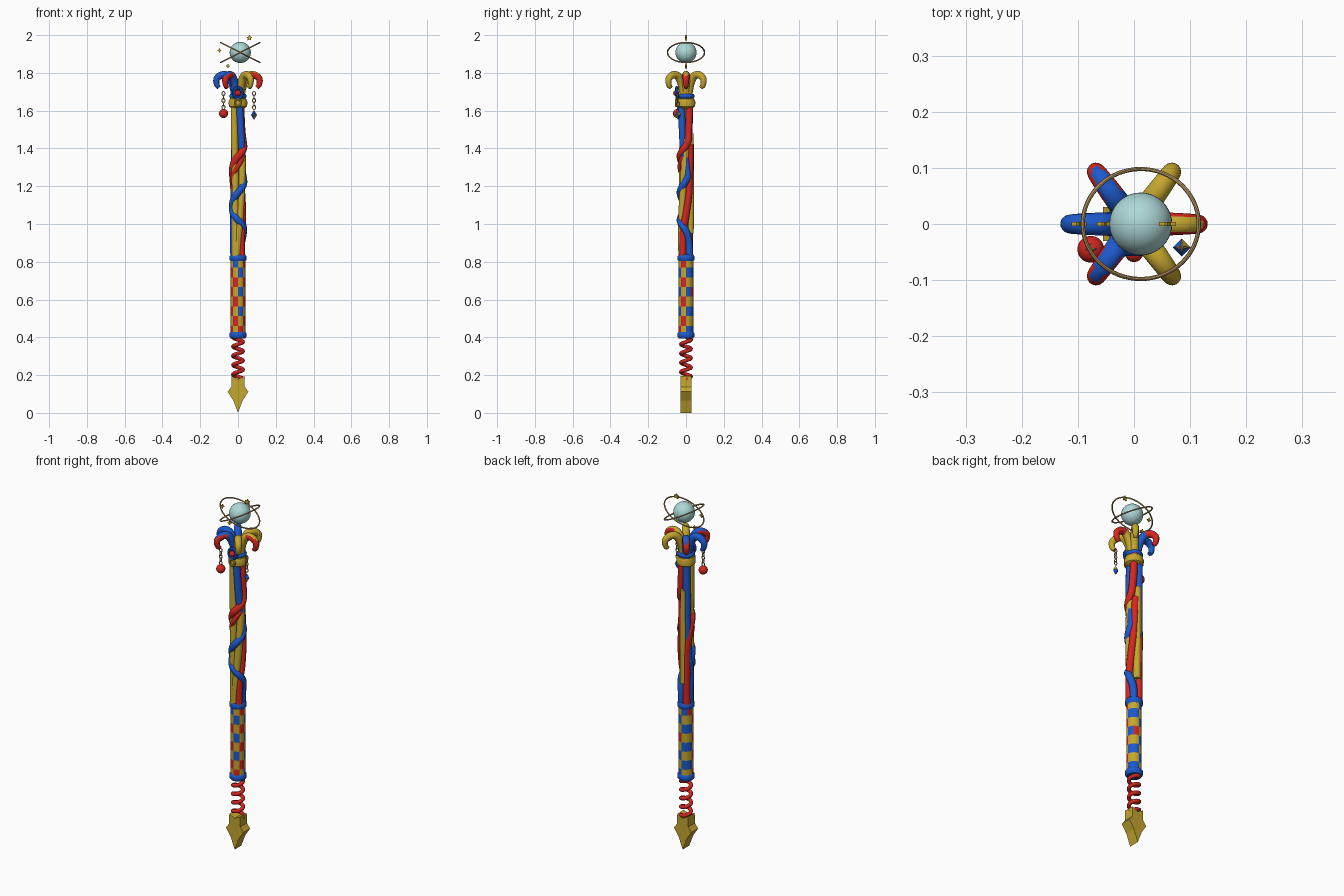
import bpy, bmesh, math, random
from mathutils import Vector, Matrix

if "Cube" in bpy.data.objects:
    bpy.data.objects.remove(bpy.data.objects["Cube"])

random.seed(4)


def mat(name, col):
    m = bpy.data.materials.new(name)
    m.diffuse_color = (*col, 1)
    m.use_nodes = True
    m.node_tree.nodes["Principled BSDF"].inputs["Base Color"].default_value = m.diffuse_color
    return m


GOLD = mat("gold", (0.56, 0.385, 0.028))
RED = mat("red", (0.66, 0.02, 0.014))
BLUE = mat("blue", (0.012, 0.10, 0.60))
GLASS = mat("pale_cyan", (0.42, 0.69, 0.68))
BRONZE = mat("bronze", (0.50, 0.32, 0.13))


def finish(name, bm, mats, smooth=True):
    bmesh.ops.recalc_face_normals(bm, faces=bm.faces)
    me = bpy.data.meshes.new(name)
    bm.to_mesh(me)
    bm.free()
    for m in mats:
        me.materials.append(m)
    ob = bpy.data.objects.new(name, me)
    bpy.context.collection.objects.link(ob)
    if smooth:
        bpy.ops.object.select_all(action='DESELECT')
        ob.select_set(True)
        bpy.context.view_layer.objects.active = ob
        bpy.ops.object.shade_smooth_by_angle(angle=math.radians(40))
    return ob


def smooth_path(pts, n=6):
    """Catmull-Rom sampling through the given points."""
    p = [Vector(q) for q in pts]
    p = [2 * p[0] - p[1]] + p + [2 * p[-1] - p[-2]]
    out = []
    for a, b, c, d in zip(p, p[1:], p[2:], p[3:]):
        for k in range(n):
            t = k / n
            out.append(0.5 * (2 * b + (c - a) * t + (2 * a - 5 * b + 4 * c - d) * t * t
                              + (3 * b - a - 3 * c + d) * t ** 3))
    return out + [p[-2]]


def tube(name, path, radius, mats, sides=12, closed=False, rule=None):
    """Sweep a circle along a path; radius is a number or a function of 0..1.
    rule(t, direction) picks the material of a face."""
    bm = bmesh.new()
    n, rings, normal = len(path), [], None
    for i, p in enumerate(path):
        p = Vector(p)
        a = path[(i - 1) % n] if closed else path[max(i - 1, 0)]
        b = path[(i + 1) % n] if closed else path[min(i + 1, n - 1)]
        t = (Vector(b) - Vector(a)).normalized()
        normal = t.orthogonal() if normal is None else normal - t * normal.dot(t)
        normal.normalize()
        w = t.cross(normal)
        r = radius(i / (n - 1)) if callable(radius) else radius
        rings.append([bm.verts.new(p + r * (normal * math.cos(k * math.tau / sides)
                                            + w * math.sin(k * math.tau / sides)))
                      for k in range(sides)])
    for i in range(n if closed else n - 1):
        A, B = rings[i], rings[(i + 1) % n]
        for k in range(sides):
            f = bm.faces.new((A[k], A[(k + 1) % sides], B[(k + 1) % sides], B[k]))
            if rule:
                mid = (Vector(path[i]) + Vector(path[(i + 1) % n])) / 2
                f.material_index = rule(i / n, (f.calc_center_median() - mid).normalized())
    if not closed:
        bm.faces.new(rings[0])
        bm.faces.new(rings[-1]).material_index = rule(1, Vector((0, 0, -1))) if rule else 0
    return finish(name, bm, mats)


def ring(name, loc, rx, ry, r, m, rot=None, n=40, sides=10):
    rot = rot or Matrix.Identity(3)
    pts = [Vector(loc) + rot @ Vector((rx * math.cos(k * math.tau / n),
                                       ry * math.sin(k * math.tau / n), 0)) for k in range(n)]
    return tube(name, pts, r, [m], sides, closed=True)


def lathe(name, profile, mats, seg=32, rule=None):
    bm = bmesh.new()
    rows = [[bm.verts.new((r * math.cos(k * math.tau / seg), r * math.sin(k * math.tau / seg), z))
             for k in range(seg)] for r, z in profile]
    for j in range(len(rows) - 1):
        for k in range(seg):
            k2 = (k + 1) % seg
            f = bm.faces.new((rows[j][k], rows[j][k2], rows[j + 1][k2], rows[j + 1][k]))
            if rule:
                f.material_index = rule(k, j)
    bm.faces.new(rows[0])
    bm.faces.new(rows[-1])
    return finish(name, bm, mats)


def ball(name, loc, r, m, seg=32):
    bm = bmesh.new()
    bmesh.ops.create_uvsphere(bm, u_segments=seg, v_segments=seg // 2, radius=r,
                              matrix=Matrix.Translation(loc))
    return finish(name, bm, [m])


def plate(name, outline, loc, half, m):
    """Flat outline in x-z, thickened along y."""
    bm = bmesh.new()
    f, b = [[bm.verts.new(Vector(loc) + Vector((x, s * half, z))) for x, z in outline]
            for s in (-1, 1)]
    bm.faces.new(f)
    bm.faces.new(b[::-1])
    for i in range(len(f)):
        j = (i + 1) % len(f)
        bm.faces.new((f[i], b[i], b[j], f[j]))
    return finish(name, bm, [m], smooth=False)


def star(points, outer, inner, start):
    return [((outer, inner)[k % 2] * math.cos(start + k * math.pi / points),
             (outer, inner)[k % 2] * math.sin(start + k * math.pi / points))
            for k in range(points * 2)]


# Star foot, pointing down
half_star = [(0.025, 0.066), (0.055, 0.112), (0.035, 0.138), (0.034, 0.195)]
plate("star_foot", [(0, 0)] + half_star + [(0, 0.178)] + [(-x, z) for x, z in half_star[::-1]],
      (0, 0, 0), 0.03, GOLD)

# Spring
turns, steps = 4.5, 110
tube("spring", [(0.026 * math.cos(turns * math.tau * k / steps),
                 0.026 * math.sin(turns * math.tau * k / steps),
                 0.18 + 0.22 * k / steps) for k in range(steps + 1)], 0.0105, [RED], 10)

# Chequered grip: gold alternating with a column colour, wider checks at the back
ROWS, Z0, Z1 = 8, 0.41, 0.82
accent, shift = (2, 2, 2, 2, 1, 1, 2, 1), (0, 0, 1, 1, 0, 1, 0, 1)
cells = {(c, r): 0 if (shift[c] + r) % 2 else (accent[c] if random.random() < 0.85 else 3 - accent[c])
         for c in range(8) for r in range(ROWS)}
lathe("grip", [(0.039, Z0 + (Z1 - Z0) * j / ROWS) for j in range(ROWS + 1)],
      [GOLD, RED, BLUE], 32, lambda k, j: cells[k // 4, j])
for n, z in (("lower_grip_ring", 0.412), ("upper_grip_ring", 0.82)):
    lathe(n, [(0.02, z - 0.019), (0.038, z - 0.018), (0.045, z - 0.009), (0.045, z + 0.009),
              (0.038, z + 0.018), (0.02, z + 0.019)], [BLUE])


# Shaft: winding strands given as (height, angle, distance from axis)
def strand(name, m, keys, r=0.0195):
    pts = smooth_path([(z, math.radians(a), d) for z, a, d in keys], 10)
    tube(name, [(d * math.cos(a), d * math.sin(a), z) for z, a, d in pts], r, [m])


strand("front_blue_strand", BLUE, [(1.68, -80, .024), (1.42, -38, .024), (1.3, 10, .022), (1.23, 0, .03),
                                   (1.12, -150, .03), (1.06, -150, .03), (0.98, -20, .03),
                                   (0.9, 40, .024), (0.82, 48, .024)])
strand("right_red_strand", RED, [(1.68, 55, .024), (1.52, 38, .024), (1.42, 5, .03), (1.32, -140, .03),
                                 (1.2, -210, .026), (1.0, -225, .024), (0.82, -225, .024)])
strand("lower_red_strand", RED, [(1.42, 70, .022), (1.2, 45, .024), (1.05, 0, .024),
                                 (0.95, -38, .024), (0.82, -45, .024)])
strand("back_blue_strand", BLUE, [(1.68, 130, .024), (1.4, 140, .024), (1.15, 150, .024),
                                  (1.0, 188, .024), (0.82, 185, .022)])
strand("left_gold_strand", GOLD, [(1.68, 215, .024), (1.4, 225, .024), (1.2, 232, .023),
                                  (1.0, 235, .024), (0.82, 238, .024)])
strand("middle_gold_strand", GOLD, [(1.45, 0, .02), (1.3, -20, .024), (1.15, -45, .024),
                                    (1.02, -68, .024), (0.82, -105, .022)])
strand("back_gold_strand", GOLD, [(1.48, 100, .022), (1.2, 95, .024), (0.95, 92, .022)])
lathe("shaft_core", [(0.02, 0.82), (0.02, 1.68)], [GOLD], 12)
strand("left_red_wrap", RED, [(1.36, -30, .03), (1.27, -130, .033), (1.2, -200, .03)], 0.0125)

# Collar
lathe("gold_collar", [(0.03, 1.61), (0.048, 1.622), (0.05, 1.645), (0.043, 1.663), (0.03, 1.67)], [GOLD])
ring("blue_collar", (0, 0, 1.677), 0.033, 0.033, 0.013, BLUE)
ball("crown_base", (0, 0, 1.69), 0.034, BLUE)

# Six curled horns; some have contrasting tips and outer flanks
profile = smooth_path([(0.012, 0, 1.67), (0.026, 0, 1.735), (0.052, 0, 1.782), (0.086, 0, 1.789),
                       (0.113, 0, 1.768), (0.112, 0, 1.737), (0.1, 0, 1.722)])
for i, (ang, a, b) in enumerate(((0, GOLD, RED), (54, GOLD, GOLD), (126, BLUE, RED),
                                 (180, BLUE, BLUE), (234, BLUE, RED), (306, GOLD, GOLD))):
    turn = Matrix.Rotation(math.radians(ang), 3, 'Z')
    tube("horn_%d" % (i + 1), [turn @ p for p in profile],
         lambda t: 0.022 - 0.011 * t * t, [a, b], 16,
         rule=lambda t, d: int(t > 0.62 or (t > 0.36 and d.z < 0.6)))

# Front medallion
stand = Matrix.Rotation(math.pi / 2, 3, 'X')
ring("medallion_ring", (0, -0.048, 1.693), 0.022, 0.029, 0.009, BLUE, stand, 24, 8)
ball("medallion_gem", (0, -0.052, 1.693), 0.016, RED, 16)
ring("medallion_loop", (0, -0.052, 1.642), 0.016, 0.018, 0.006, GOLD, stand, 24, 8)

# Chains with a ball and a two-coloured gem
for side, x, y in (("left", -0.077, -0.045), ("right", 0.085, -0.042)):
    for k in range(5):
        rot = Matrix.Rotation(k % 2 * math.pi / 2, 3, 'Z') @ stand
        ring("%s_chain_link_%d" % (side, k), (x, y, 1.69 - k * 0.018), 0.008, 0.0115, 0.0026,
             BRONZE, rot, 12, 6)
ball("hanging_ball", (-0.077, -0.045, 1.585), 0.024, RED, 20)
bm = bmesh.new()
bmesh.ops.create_cone(bm, segments=4, radius1=0.016, radius2=0, depth=0.026,
                      matrix=Matrix.Translation((0, 0, 0.013)))
bmesh.ops.create_cone(bm, segments=4, radius1=0.016, radius2=0, depth=0.026,
                      matrix=Matrix.Rotation(math.pi, 4, 'X') @ Matrix.Translation((0, 0, 0.013)))
bmesh.ops.remove_doubles(bm, verts=bm.verts, dist=0.0005)
for f in bm.faces:
    c = f.calc_center_median()
    f.material_index = int(c.x > 0 and c.y * c.z > 0)
bmesh.ops.translate(bm, verts=bm.verts, vec=(0.085, -0.042, 1.577))
finish("hanging_gem", bm, [BLUE, GOLD], smooth=False)

# Floating orb with two tilted orbit rings
C = (0.012, 0, 1.908)
ball("orb", C, 0.056, GLASS, 40)
for s in (-1, 1):
    ring("orbit_ring_%s" % ("a" if s < 0 else "b"), C, 0.116, 0.098, 0.0038, BRONZE,
         Matrix.Rotation(math.radians(27 * s), 3, 'Y'), 64, 8)

# Tiny floating stars
plate("five_point_star", star(5, 0.016, 0.0085, math.pi / 2), (0.06, 0, 1.985), 0.004, GOLD)
for n, x, z in (("side", -0.098, 1.918), ("low", -0.053, 1.836)):
    plate(n + "_sparkle", star(4, 0.013, 0.006, math.pi / 2), (x, 0, z), 0.004, GOLD)
